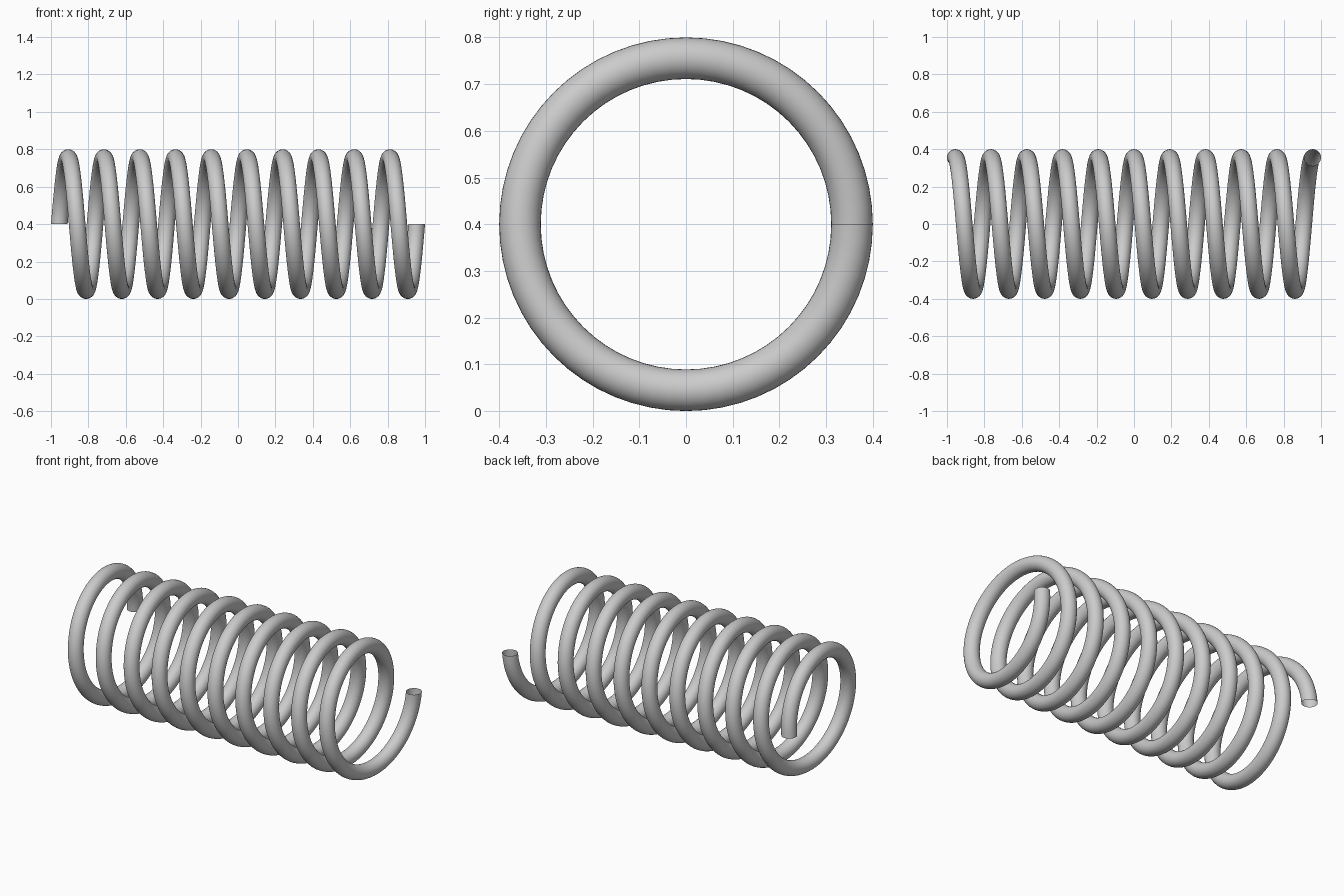
import bpy, bmesh, math
from mathutils import Vector, Matrix

if "Cube" in bpy.data.objects:
    bpy.data.objects.remove(bpy.data.objects["Cube"])

TURNS, STEPS, SIDES = 10, 64, 32      # coil turns, steps per turn, wire sides
WIRE, COIL = 0.0445, 0.3555           # wire radius, coil centreline radius
LENGTH = 2 - 2 * WIRE                 # centreline length along x

# Coil spring: a horizontal open wire ring swept in a screw motion around x
bm = bmesh.new()
start = Vector((-LENGTH / 2, COIL, 0))
bmesh.ops.create_circle(bm, segments=SIDES, radius=WIRE, cap_ends=False,
                        matrix=Matrix.Translation(start))
total = TURNS * STEPS
bmesh.ops.spin(bm, geom=bm.verts[:] + bm.edges[:], cent=(0, 0, 0), axis=(1, 0, 0),
               dvec=(LENGTH / total, 0, 0), angle=TURNS * math.tau, steps=total)
bmesh.ops.recalc_face_normals(bm, faces=bm.faces[:])

# Make sure the wire surface faces away from its own centreline
face = min(bm.faces, key=lambda f: (f.calc_center_median() - start).length)
if face.normal.dot(face.calc_center_median() - start) < 0:
    bmesh.ops.reverse_faces(bm, faces=bm.faces[:])
for f in bm.faces:
    f.smooth = True

mesh = bpy.data.meshes.new("coil_spring")
bm.to_mesh(mesh)
bm.free()
spring = bpy.data.objects.new("coil_spring", mesh)
spring.location.z = 0.4
bpy.context.collection.objects.link(spring)
